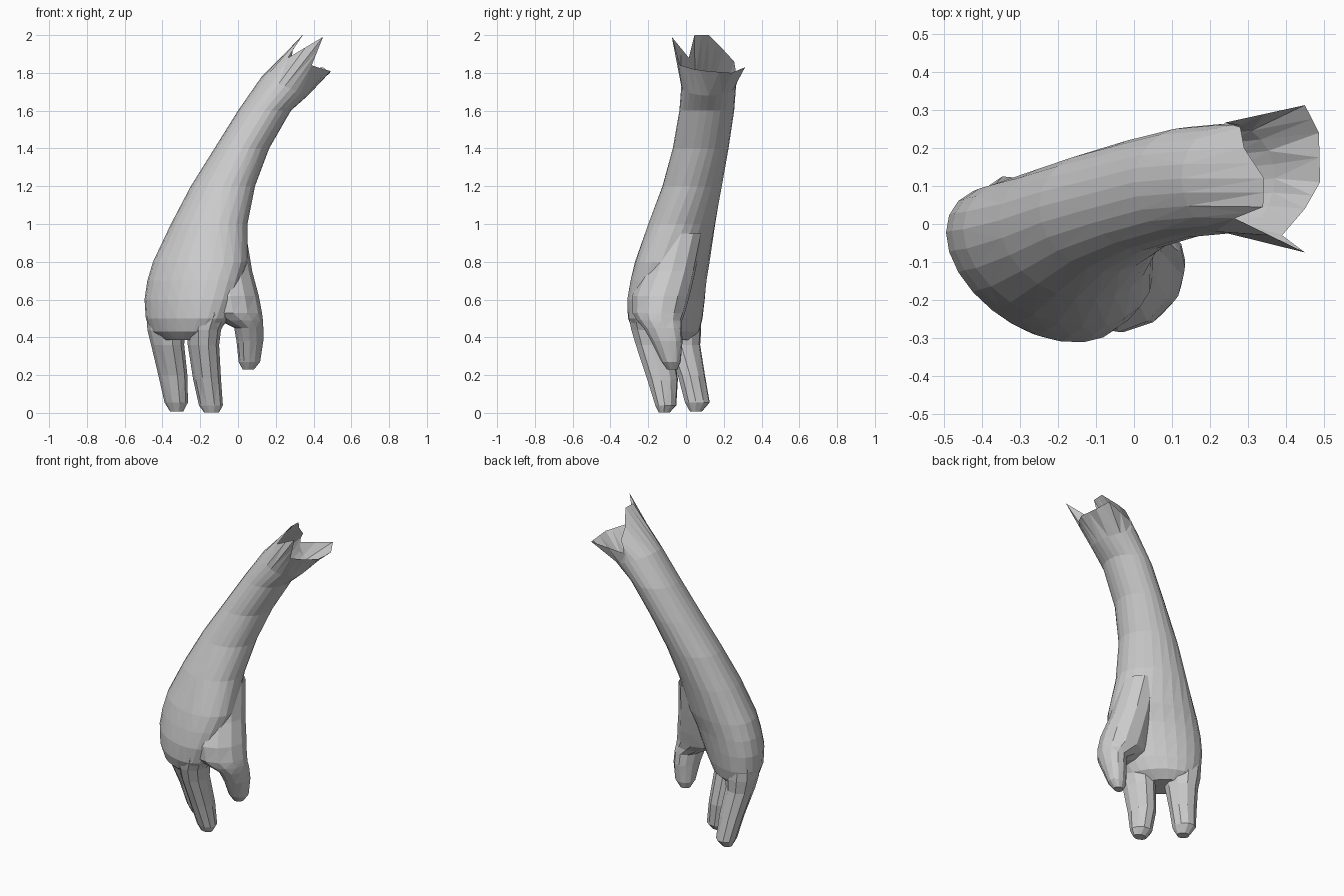
import bpy, bmesh
from math import cos, sin, pi


def loft(name, rings, sides, skew=0.0, rim=None):
    """Skin oval rings from bottom to top. Ring: z, x_min, x_max, y_min, y_max[, skew, tilt]."""
    bm = bmesh.new()
    loops = []
    for r in rings:
        z, x0, x1, y0, y1 = r[:5]
        d = r[5] if len(r) > 5 else skew
        tilt = r[6] if len(r) > 6 else 0.0
        loop = []
        for i in range(sides):
            t = 2 * pi * i / sides
            loop.append(bm.verts.new(((x0 + x1) / 2 + (x1 - x0) / 2 * cos(t),
                                      (y0 + y1) / 2 + (y1 - y0) / 2 * sin(t + d),
                                      z - tilt * cos(t))))
        loops.append(loop)
    if rim:
        # Resample the rim: a midpoint between each pair of points
        pts = []
        for p, q in zip(rim, rim[1:] + rim[:1]):
            pts += [p, tuple((a + b) / 2 for a, b in zip(p, q))]
        loops.append([bm.verts.new(p) for p in (pts if sides == len(pts) else rim)])
    for a, b in zip(loops, loops[1:]):
        for i in range(sides):
            j = (i + 1) % sides
            bm.faces.new((a[i], a[j], b[j], b[i]))
    bm.faces.new(loops[0][::-1])
    bmesh.ops.triangulate(bm, faces=bm.faces[:])
    mesh = bpy.data.meshes.new(name)
    bm.to_mesh(mesh)
    bm.free()
    obj = bpy.data.objects.new(name, mesh)
    bpy.context.collection.objects.link(obj)
    return obj


# Torn open rim at the top of the arm, counter-clockwise from +x
torn_rim = [(.49, .11, 1.81), (.487, .24, 1.80), (.45, .313, 1.83), (.24, .267, 1.79),
            (.28, .255, 1.86), (.29, .20, 1.92), (.343, .12, 2.0), (.34, .045, 2.0),
            (.265, .015, 1.88), (.45, -.075, 1.99), (.39, -.03, 1.84), (.45, .04, 1.82)]

# Palm and forearm in one open-ended skin
loft("palm_and_arm", [
    (.385, -.40, -.18, -.21, .02, -.45),
    (.43, -.46, -.10, -.275, .07, -.45),
    (.50, -.488, -.05, -.308, .088, -.45),
    (.60, -.495, -.01, -.312, .10, -.42),
    (.70, -.48, .02, -.295, .11, -.38),
    (.80, -.45, .05, -.27, .125, -.30),
    (1.0, -.355, .05, -.20, .155, -.18),
    (1.2, -.25, .09, -.125, .19, -.08),
    (1.4, -.125, .165, -.07, .225, 0),
    (1.6, 0, .28, -.035, .255, 0),
    (1.73, .125, .37, -.025, .265, 0, .05),
], 24, rim=torn_rim)

# Two fingers, curling slightly towards the palm and flaring into it
loft("inner_finger", [
    (.003, -.18, -.10, -.145, -.085),
    (.04, -.207, -.08, -.164, -.05),
    (.18, -.238, -.09, -.208, -.041),
    (.36, -.266, -.10, -.268, -.07),
    (.44, -.27, -.09, -.292, -.075),
    (.52, -.27, -.05, -.308, -.08),
    (.60, -.25, -.06, -.30, -.10),
], 10, skew=-.1)

loft("outer_finger", [
    (.008, -.36, -.29, .02, .085),
    (.055, -.389, -.265, -.007, .127),
    (.20, -.422, -.268, -.045, .102),
    (.36, -.46, -.285, -.11, .077),
    (.44, -.48, -.28, -.13, .083),
    (.55, -.485, -.30, -.12, .08),
], 10, skew=-.1)

# Thumb with its web, flowing down from the wrist
loft("thumb", [
    (.23, .025, .085, -.10, -.045),
    (.27, .003, .117, -.13, -.028),
    (.38, -.008, .134, -.185, -.018),
    (.45, -.02, .134, -.225, -.022),
    (.49, -.10, .132, -.26, -.02),
    (.53, -.18, .127, -.285, -.005),
    (.62, -.19, .11, -.285, .02),
    (.75, -.19, .075, -.23, .05),
    (.95, -.19, .042, -.165, .09),
], 12, skew=.1)
